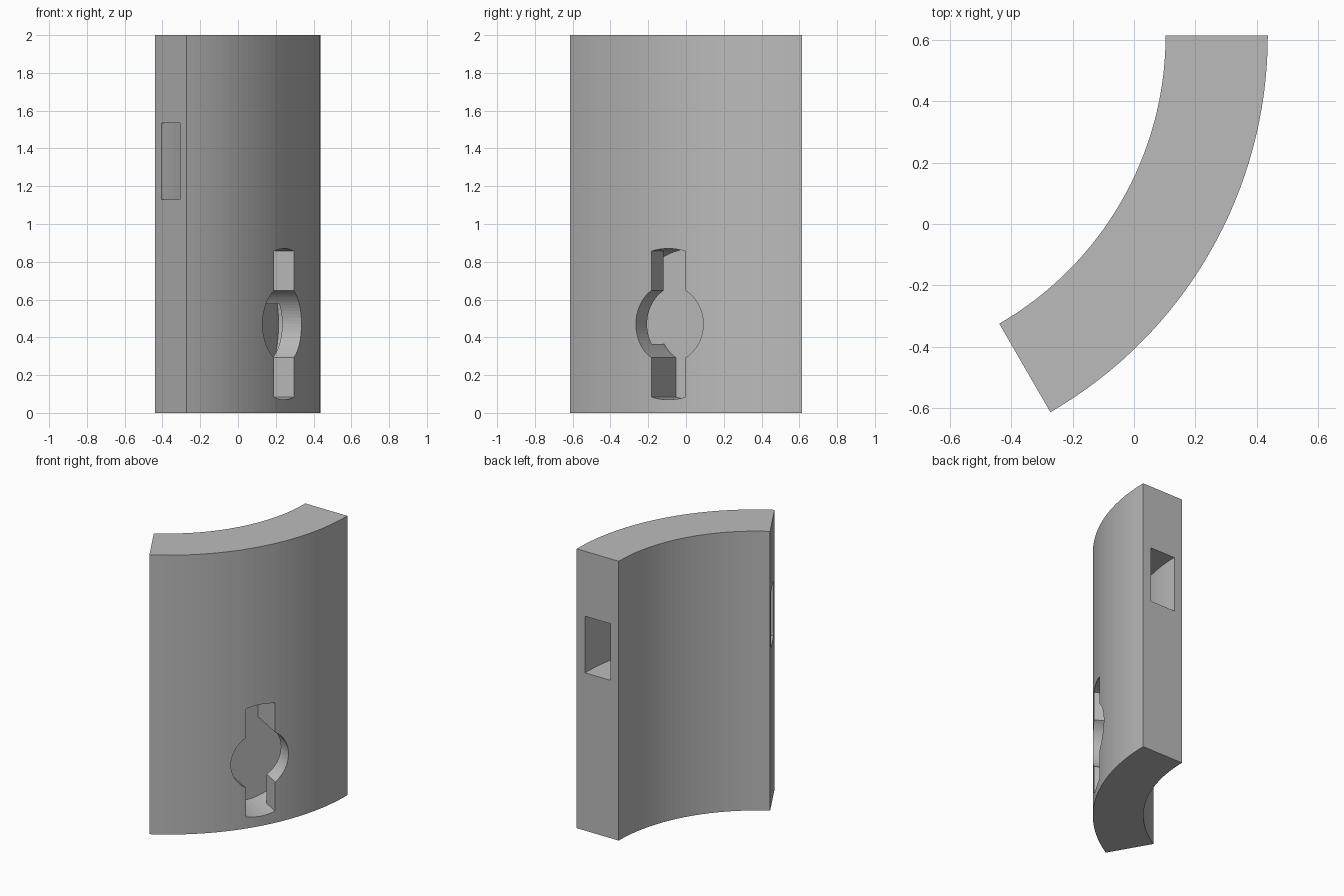
import bpy, bmesh
from math import sin, cos, asin, radians, pi
from mathutils import Matrix, Vector

cube = bpy.data.objects.get("Cube")
if cube:
    bpy.data.objects.remove(cube, do_unlink=True)

R_OUT, R_IN, HEIGHT = 1.417, 1.084, 2.0
CENTRE = Vector((-0.981, 0.614, 0))
SWEEP, STEPS = radians(60), 32
KEY_Z = 0.47

grey = bpy.data.materials.new("matte grey")
grey.use_nodes = True
colour = (0.5, 0.5, 0.5, 1)
grey.diffuse_color = colour
grey.node_tree.nodes["Principled BSDF"].inputs["Base Color"].default_value = colour


def make_object(name, bm):
    bmesh.ops.recalc_face_normals(bm, faces=bm.faces)
    mesh = bpy.data.meshes.new(name)
    bm.to_mesh(mesh)
    bm.free()
    mesh.materials.append(grey)
    obj = bpy.data.objects.new(name, mesh)
    bpy.context.collection.objects.link(obj)
    return obj


def rect(r0, r1, z0, z1):
    return [(r0, z0), (r1, z0), (r1, z1), (r0, z1)]


# Curved wall section: outer skin and inner channel swept along the same arc
def build_wall():
    bm = bmesh.new()
    mid = (R_OUT + R_IN) / 2
    sections = [rect(R_IN, R_OUT, 0, HEIGHT), rect(mid - 0.1, mid + 0.1, 1.13, 1.535)]
    ends = []
    for section in sections:
        rings = []
        for i in range(STEPS + 1):
            a = -SWEEP * i / STEPS
            rings.append([bm.verts.new(CENTRE + Vector((r * cos(a), r * sin(a), z)))
                          for r, z in section])
        for p, q in zip(rings, rings[1:]):
            for k in range(4):
                n = (k + 1) % 4
                bm.faces.new((p[k], p[n], q[n], q[k]))
        ends.append((rings[0], rings[-1]))
    # End frames around the channel mouths
    for outer, inner in zip(*ends):
        for k in range(4):
            n = (k + 1) % 4
            bm.faces.new((outer[k], outer[n], inner[n], inner[k]))
    return make_object("curved_wall", bm)


def arc(r, start, end, count):
    return [(r * cos(a), r * sin(a)) for a in
            (start + (end - start) * i / count for i in range(count + 1))]


# Keyhole outline; turn > 0 widens the slots into the rotation chamber
def key_profile(grow, turn):
    slot, hub, reach = 0.105 + grow, 0.206 + grow, 0.4 + grow
    s, h = asin(slot / reach), asin(slot / hub)
    half = arc(reach, pi / 2 - s, pi / 2 + turn + s, 24 if turn else 8)
    half += arc(hub, pi / 2 + turn + h, 3 * pi / 2 - h, 8 if turn else 24)
    return half + [(-t, -z) for t, z in half]


# Straight cutter along the radial direction at the middle of the wall
def key_cutter(name, profile, depth0, depth1):
    bm = bmesh.new()
    a = -SWEEP / 2
    normal = Vector((cos(a), sin(a), 0))
    tangent = Vector((-sin(a), cos(a), 0))
    origin = CENTRE + normal * R_OUT + Vector((0, 0, KEY_Z))
    loops = [[bm.verts.new(origin - normal * d + tangent * t + Vector((0, 0, z)))
              for t, z in profile] for d in (depth0, depth1)]
    for loop in loops:
        bm.faces.new(loop)
    count = len(profile)
    for k in range(count):
        n = (k + 1) % count
        bm.faces.new((loops[0][k], loops[0][n], loops[1][n], loops[1][k]))
    obj = make_object(name, bm)
    obj.hide_render = True
    return obj


wall = build_wall()
cutters = [key_cutter("chamber_cutter", key_profile(0.0005, pi / 2), 0.133, 0.267),
           key_cutter("keyhole_cutter", key_profile(0, 0), -0.1, 0.135)]

bpy.context.view_layer.objects.active = wall
for cutter in cutters:
    mod = wall.modifiers.new(cutter.name, "BOOLEAN")
    mod.operation = "DIFFERENCE"
    mod.solver = "EXACT"
    mod.object = cutter
    bpy.ops.object.modifier_apply(modifier=mod.name)
    bpy.data.objects.remove(cutter, do_unlink=True)
